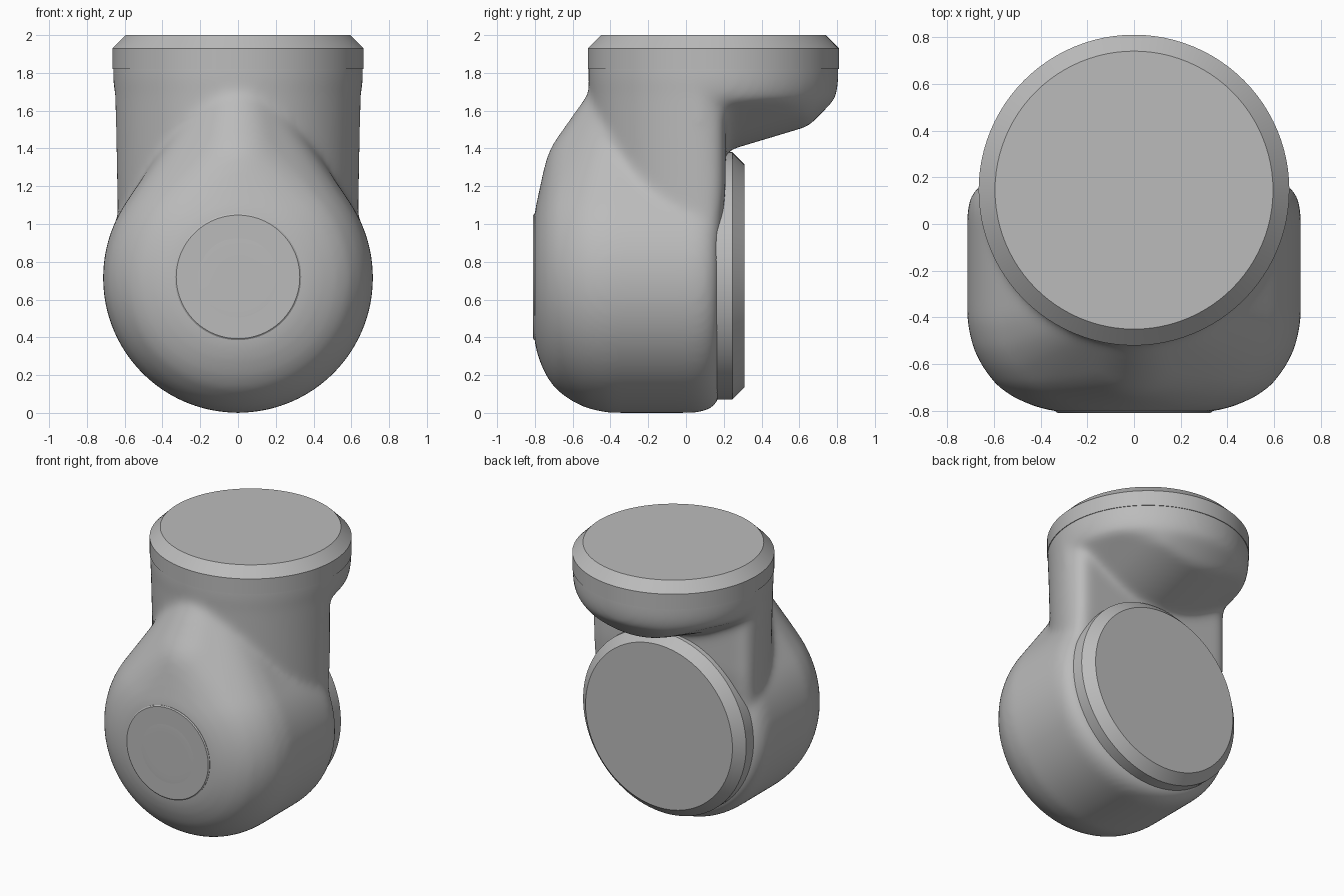
import bpy, bmesh, math
from mathutils import Vector, Matrix

cube = bpy.data.objects.get("Cube")
if cube:
    bpy.data.objects.remove(cube, do_unlink=True)

GREY = (0.5, 0.5, 0.5, 1)
mat = bpy.data.materials.new("plain grey")
mat.use_nodes = True
mat.diffuse_color = GREY
mat.node_tree.nodes["Principled BSDF"].inputs["Base Color"].default_value = GREY

AXIS_Z = 0.715      # height of the horizontal joint axis
HEAD_Y = 0.145      # depth of the vertical joint axis
HEAD_R = 0.665


def finish(bm, name, angle=30):
    mesh = bpy.data.meshes.new(name)
    bmesh.ops.recalc_face_normals(bm, faces=bm.faces)
    bm.to_mesh(mesh)
    bm.free()
    obj = bpy.data.objects.new(name, mesh)
    bpy.context.collection.objects.link(obj)
    mesh.materials.append(mat)
    bpy.ops.object.select_all(action="DESELECT")
    obj.select_set(True)
    bpy.context.view_layer.objects.active = obj
    bpy.ops.object.shade_smooth_by_angle(angle=math.radians(angle))
    return obj


def ring(radius, n=96):
    return [(radius * math.cos(2 * math.pi * i / n),
             radius * math.sin(2 * math.pi * i / n)) for i in range(n)]


def drum_points(profile):
    """Rings about the horizontal axis from (radius, y) pairs."""
    return [Vector((a, y, AXIS_Z + b)) for r, y in profile for a, b in ring(r)]


def sphere_points(centre, radius):
    return [Vector(centre) + Vector((a, b, radius * math.sin(t)))
            for t in [math.pi * (k / 16 - 0.5) for k in range(1, 16)]
            for a, b in ring(radius * math.cos(t), 32)]


def add_hull(bm, points):
    part = bmesh.new()
    for p in points:
        part.verts.new(p)
    out = bmesh.ops.convex_hull(part, input=part.verts)
    loose = {v for v in out["geom_interior"] + out["geom_unused"]
             if isinstance(v, bmesh.types.BMVert) and v.is_valid}
    bmesh.ops.delete(part, geom=list(loose), context="VERTS")
    bmesh.ops.recalc_face_normals(part, faces=part.faces)
    temp = bpy.data.meshes.new("part")
    part.to_mesh(temp)
    part.free()
    bm.from_mesh(temp)
    bpy.data.meshes.remove(temp)


def lathe(name, profile, matrix):
    """Closed solid of revolution from (radius, height) pairs."""
    bm = bmesh.new()
    rings = [[bm.verts.new((a, b, h)) for a, b in ring(r)] for r, h in profile]
    for low, high in zip(rings, rings[1:]):
        for i in range(len(low)):
            j = (i + 1) % len(low)
            bm.faces.new((low[i], low[j], high[j], high[i]))
    bm.faces.new(rings[0][::-1])
    bm.faces.new(rings[-1])
    bmesh.ops.transform(bm, matrix=matrix, verts=bm.verts)
    return finish(bm, name)


body = bmesh.new()

# Drum with rounded rims, swelling upward into the front shoulder
drum = drum_points([(0.2, -0.81), (0.34, -0.803), (0.43, -0.78), (0.52, -0.74),
                    (0.59, -0.69), (0.65, -0.61), (0.69, -0.53), (0.715, -0.42),
                    (0.715, 0.06), (0.70, 0.12), (0.67, 0.16), (0.62, 0.18)])
add_hull(body, drum + sphere_points((0, -0.42, 1.25), 0.335)
         + sphere_points((0, -0.31, 1.64), 0.2))

# Neck: round in front, flat at the back with softened corners
neck = []
for z, scale, back in ((0.9, 0.965, 0.185), (1.2, 0.975, 0.21), (1.9, 1, 0.21)):
    section = [(a, HEAD_Y + b) for a, b in ring((HEAD_R - 0.003) * scale) if HEAD_Y + b < 0.1]
    section += [(s * x, back - d) for s in (-1, 1)
                for x, d in ((0.635, 0.06), (0.61, 0.02), (0.57, 0))]
    neck += [Vector((x, y, z)) for x, y in section]
add_hull(body, neck)

# Overhanging head with a bulged, sloping underside
head = [Vector((a, HEAD_Y + b, z)) for r, z in
        ((0.662, 1.9), (0.662, 1.74), (0.645, 1.66)) for a, b in ring(r)]
for j in range(12):
    y = 0.1 + j * 0.05
    half = math.sqrt(max(0.58 ** 2 - (y - HEAD_Y) ** 2, 0))
    for k in range(-10, 11):
        x = half * k / 10
        head.append(Vector((x, y, 1.385 + 0.3 * (y - 0.21) + 0.7 * x * x)))
add_hull(body, head)

# Fuse the solids and blend the creases into soft fillets
housing = finish(body, "housing", 180)
fuse = housing.modifiers.new("fuse", "REMESH")
fuse.mode = "VOXEL"
fuse.voxel_size = 0.018
fuse.use_smooth_shade = True
blend = housing.modifiers.new("blend", "SMOOTH")
blend.factor = 0.5
blend.iterations = 35

# Chamfered flanges and the round front cover
lathe("top_flange", [(HEAD_R, 1.82), (HEAD_R, 1.93), (0.595, 2.0)],
      Matrix.Translation((0, HEAD_Y, 0)))
to_back = Matrix.Translation((0, 0, 0.725)) @ Matrix.Rotation(-math.pi / 2, 4, "X")
lathe("back_flange", [(0.655, 0.12), (0.655, 0.245), (0.59, 0.31)], to_back)
to_front = Matrix.Translation((0, 0, 0.72)) @ Matrix.Rotation(math.pi / 2, 4, "X")
lathe("front_cover", [(0.335, 0.77), (0.335, 0.803), (0.327, 0.809)], to_front)
